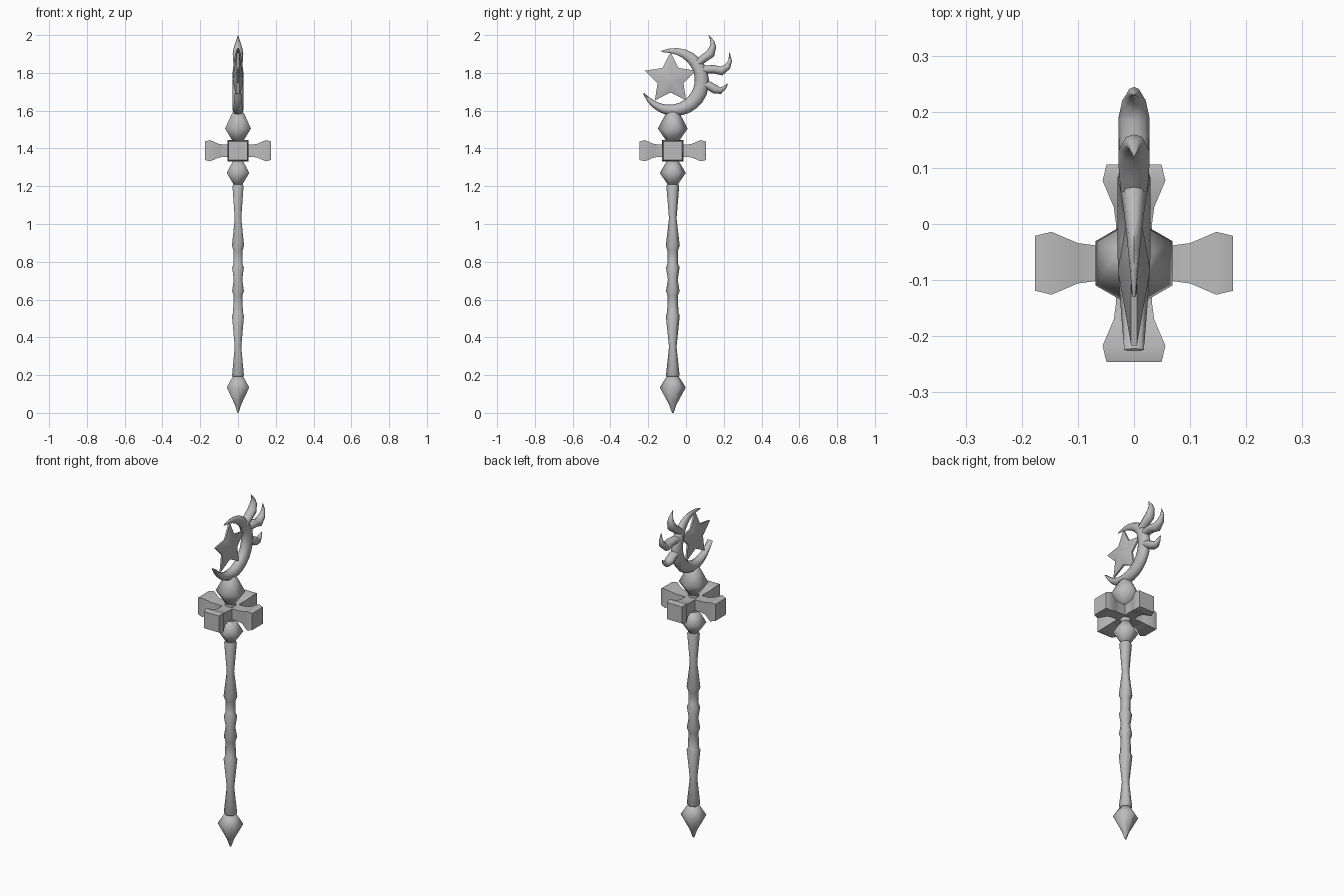
import bpy, bmesh, math
from mathutils import Vector

cube = bpy.data.objects.get("Cube")
if cube:
    bpy.data.objects.remove(cube, do_unlink=True)

AXIS_Y = -0.07
CROSS_Z = 1.388

grey = bpy.data.materials.new("plain grey")
grey.use_nodes = True
grey.diffuse_color = (0.5, 0.5, 0.5, 1)
grey.node_tree.nodes["Principled BSDF"].inputs["Base Color"].default_value = (0.5, 0.5, 0.5, 1)


def finish(name, bm, angle=65):
    bmesh.ops.recalc_face_normals(bm, faces=bm.faces)
    mesh = bpy.data.meshes.new(name)
    bm.to_mesh(mesh)
    bm.free()
    mesh.materials.append(grey)
    obj = bpy.data.objects.new(name, mesh)
    bpy.context.collection.objects.link(obj)
    bpy.ops.object.select_all(action="DESELECT")
    obj.select_set(True)
    bpy.context.view_layer.objects.active = obj
    bpy.ops.object.shade_smooth_by_angle(angle=math.radians(angle))
    return obj


def loft(name, rings, angle=65):
    """Skin a row of equal point rings and cap both ends."""
    bm = bmesh.new()
    loops = [[bm.verts.new(p) for p in ring] for ring in rings]
    n = len(loops[0])
    for a, b in zip(loops, loops[1:]):
        for i in range(n):
            j = (i + 1) % n
            bm.faces.new((a[i], a[j], b[j], b[i]))
    bm.faces.new(loops[0])
    bm.faces.new(loops[-1])
    return finish(name, bm, angle)


def lathe(name, profile, sides=6):
    """Six-sided turning around the staff axis, corners to front and back."""
    rings = []
    for r, z in profile:
        rings.append([(r * math.sin(k * math.tau / sides),
                       AXIS_Y + r * math.cos(k * math.tau / sides), z) for k in range(sides)])
    return loft(name, rings)


def sweep(name, path, widths, depths, sides=8):
    """Oval section swept along a path in the side plane."""
    pts = [Vector((0, y, z)) for y, z in path]
    rings = []
    for i, p in enumerate(pts):
        t = (pts[min(i + 1, len(pts) - 1)] - pts[max(i - 1, 0)]).normalized()
        normal = Vector((0, -t.z, t.y))
        ring = []
        for k in range(sides):
            a = math.tau * k / sides
            ring.append(p + normal * widths[i] * math.cos(a)
                        + Vector((depths[i] * math.sin(a), 0, 0)))
        rings.append(ring)
    return loft(name, rings)


# Turned parts of the staff
lathe("bottom_spike", [(0.004, 0), (0.02, 0.045), (0.069, 0.135), (0.03, 0.195)])
lathe("shaft", [(0.03, 0.19), (0.036, 0.2), (0.02, 0.35), (0.037, 0.515), (0.03, 0.53),
                (0.027, 0.62), (0.036, 0.645), (0.026, 0.705), (0.036, 0.77), (0.027, 0.79),
                (0.028, 0.86), (0.037, 0.885), (0.02, 1.03), (0.034, 1.2), (0.03, 1.21)])
lathe("lower_gem", [(0.02, 1.2), (0.069, 1.27), (0.03, 1.335)])
lathe("cross_hub", [(0.03, 1.33), (0.03, 1.45)])
lathe("upper_gem", [(0.03, 1.435), (0.079, 1.505), (0.037, 1.585), (0.02, 1.6)])

# Crossed beams with flared square ends
half = [(0.07, 0.032), (0.1, 0.036), (0.147, 0.056), (0.176, 0.049)]
beam = [(-d, w) for d, w in reversed(half)] + half
for name, along_x in (("side_beam", True), ("front_back_beam", False)):
    rings = []
    for d, w in beam:
        ring = []
        for u, v in ((-1, -1), (1, -1), (1, 1), (-1, 1)):
            x, y = (d, u * w) if along_x else (u * w, d)
            ring.append((x, AXIS_Y + y, CROSS_Z + v * w))
        rings.append(ring)
    loft(name, rings)

# Crescent moon
STEPS = 20
path, widths, depths = [], [], []
for i in range(STEPS + 1):
    u = i / STEPS
    a = math.radians(114 - 274 * u)
    t = 0.006 + 0.072 * max(math.sin(math.pi * u), 0) ** 0.75
    r = 0.18 - t / 2
    path.append((-0.058 + r * math.cos(a), 1.752 + r * math.sin(a)))
    widths.append(t / 2)
    depths.append(0.029 * min(1, 0.1 + 2.6 * u, 0.6 + 1.7 * (1 - u)))
sweep("crescent", path, widths, depths)

# Flames on the back of the crescent
flame_w = [0.021, 0.022, 0.024, 0.017, 0.01, 0.001]
flame_d = [0.024, 0.027, 0.028, 0.021, 0.012, 0.001]
flames = {
    "upper_flame": [(0.06, 1.85), (0.093, 1.876), (0.13, 1.902), (0.143, 1.94), (0.14, 1.966), (0.12, 2.0)],
    "middle_flame": [(0.09, 1.817), (0.145, 1.82), (0.188, 1.81), (0.22, 1.833), (0.234, 1.865), (0.23, 1.907)],
    "lower_flame": [(0.08, 1.743), (0.12, 1.733), (0.156, 1.712), (0.183, 1.706), (0.204, 1.722), (0.222, 1.743)],
}
for name, pts in flames.items():
    sweep(name, pts, flame_w, flame_d)

# Five-pointed star, raised to a ridge in the middle of both faces
bm = bmesh.new()
sides = []
for s in (-1, 1):
    rim = []
    for k in range(10):
        r = 0.072 if k % 2 else 0.141
        a = math.pi / 2 + k * math.pi / 5
        rim.append(bm.verts.new((s * 0.005, -0.082 + r * math.cos(a), 1.768 + r * math.sin(a))))
    top = bm.verts.new((s * 0.029, -0.082, 1.768))
    for k in range(10):
        bm.faces.new((rim[k], rim[(k + 1) % 10], top))
    sides.append(rim)
for k in range(10):
    j = (k + 1) % 10
    bm.faces.new((sides[0][k], sides[0][j], sides[1][j], sides[1][k]))
finish("star", bm, 50)
